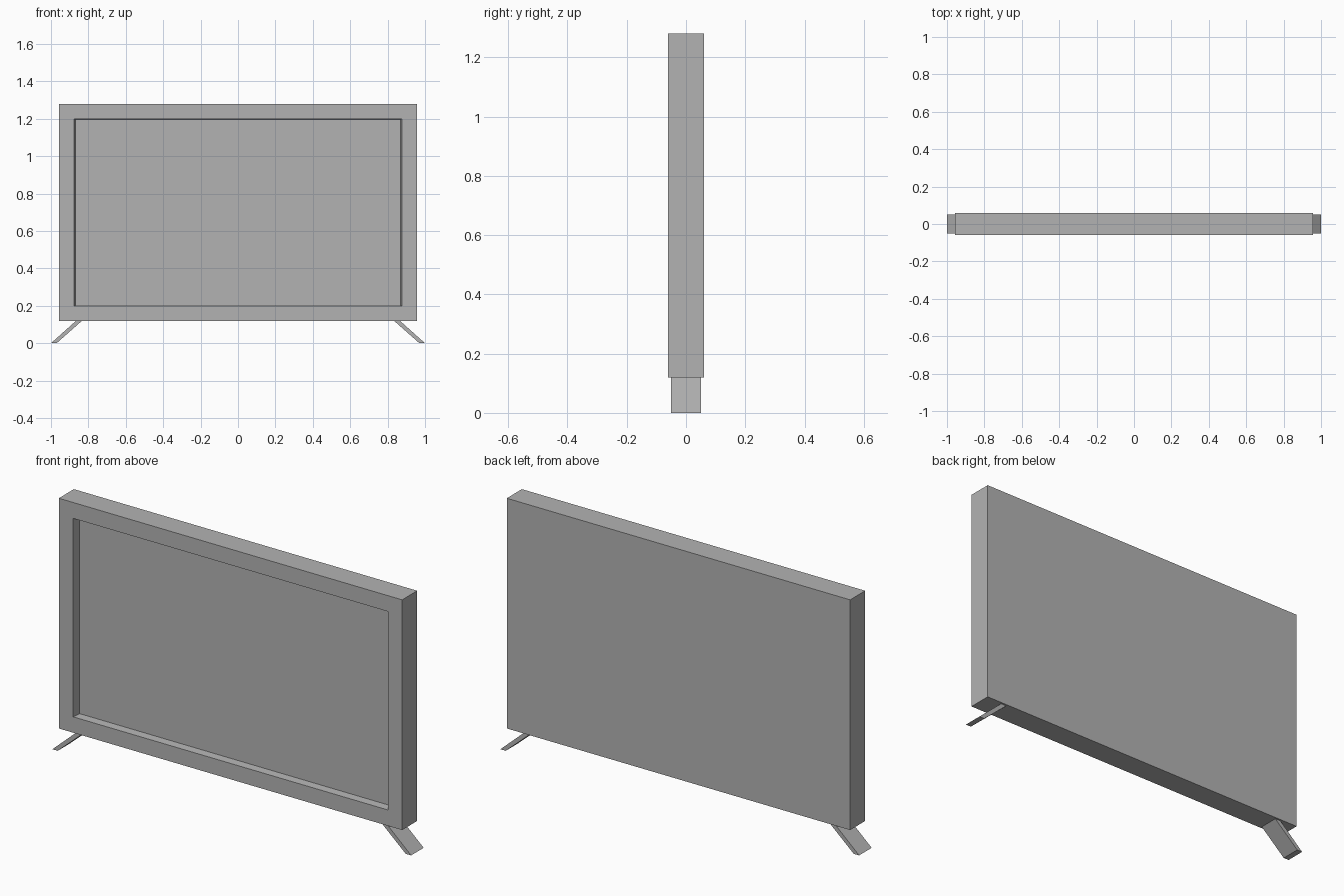
import bpy
import bmesh

if "Cube" in bpy.data.objects:
    bpy.data.objects.remove(bpy.data.objects["Cube"], do_unlink=True)

# One plain grey for the whole model
grey = bpy.data.materials.new("plain grey")
grey.use_nodes = True
colour = (0.45, 0.45, 0.45, 1)
grey.diffuse_color = colour
grey.node_tree.nodes["Principled BSDF"].inputs["Base Color"].default_value = colour


def add_object(name, bm):
    bmesh.ops.recalc_face_normals(bm, faces=bm.faces[:])
    mesh = bpy.data.meshes.new(name)
    bm.to_mesh(mesh)
    bm.free()
    mesh.materials.append(grey)
    obj = bpy.data.objects.new(name, mesh)
    bpy.context.collection.objects.link(obj)
    return obj


# Cabinet: a thin box whose front is inset for the bezel and sunk for the screen
half_width, half_depth, bottom, top = 0.957, 0.06, 0.12, 1.28
bezel, recess, taper = 0.08, 0.04, 0.008

bm = bmesh.new()
bmesh.ops.create_cube(bm, size=2)
for v in bm.verts:
    v.co.x *= half_width
    v.co.y *= half_depth
    v.co.z = top if v.co.z > 0 else bottom
bm.normal_update()
screen = min(bm.faces, key=lambda f: f.normal.y)
bmesh.ops.inset_region(bm, faces=[screen], thickness=bezel, use_even_offset=True)
rim = bmesh.ops.extrude_discrete_faces(bm, faces=[screen])["faces"][0]
for v in rim.verts:
    v.co.y += recess
    v.co.x *= 1 - taper / (half_width - bezel)
    v.co.z += -0.003 if v.co.z > 0.7 else 0.003
add_object("television_cabinet", bm)

# Feet: slanted flat bars, cut level with the floor
for name, side in (("left_foot", 1), ("right_foot", -1)):
    bm = bmesh.new()
    profile = [(0.834, bottom), (0.866, bottom), (1.0, 0), (0.97, 0)]
    face = bm.faces.new([bm.verts.new((side * x, -0.05, z)) for x, z in profile])
    bar = bmesh.ops.extrude_face_region(bm, geom=[face])["geom"]
    moved = [g for g in bar if isinstance(g, bmesh.types.BMVert)]
    bmesh.ops.translate(bm, verts=moved, vec=(0, 0.1, 0))
    add_object(name, bm)
